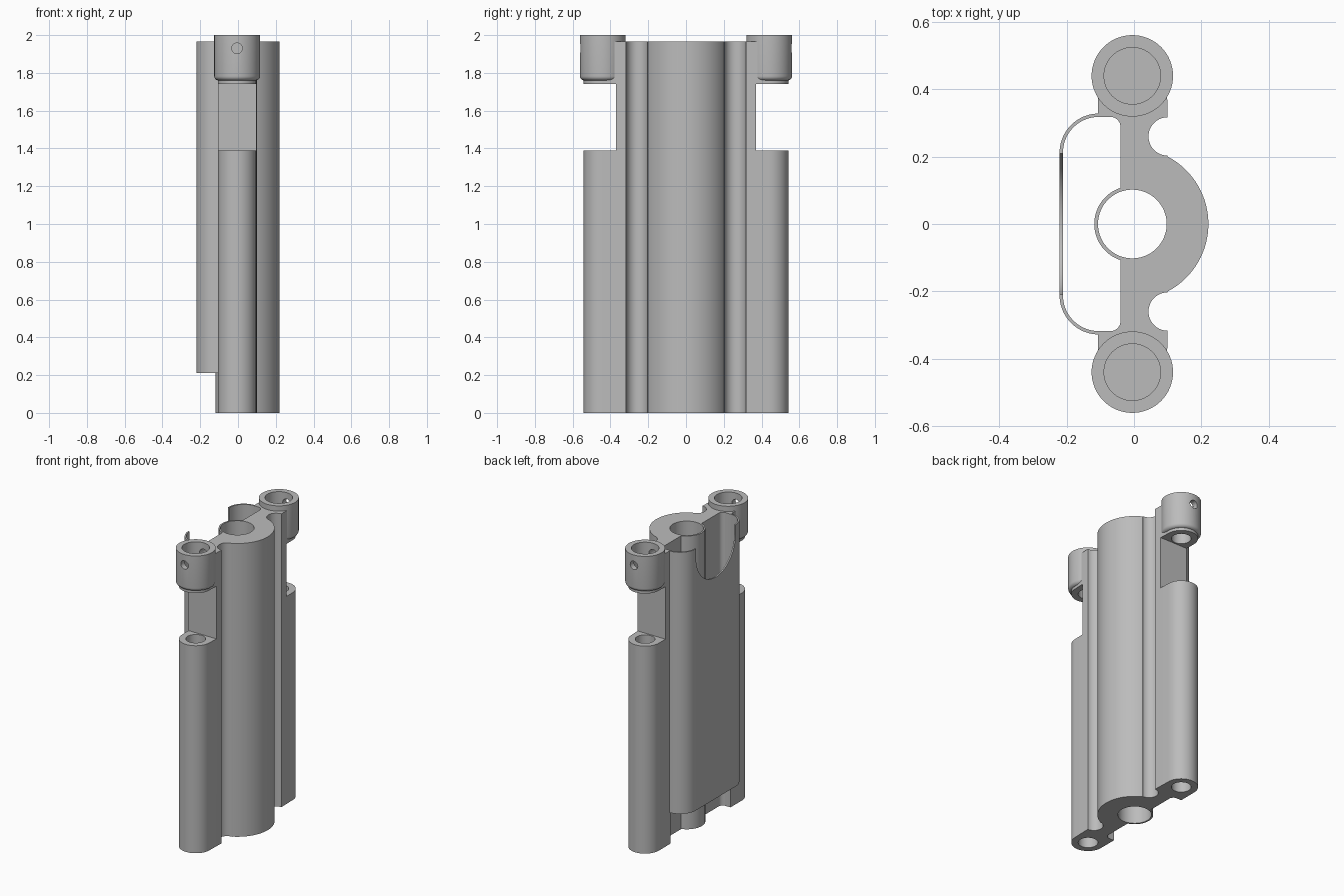
import bpy, bmesh
from math import sin, cos, pi, radians, atan2, hypot
from mathutils import Matrix

cube = bpy.data.objects.get("Cube")
if cube:
    bpy.data.objects.remove(cube)

CX, POST_Y, TOP = -0.005, 0.44, 1.965

grey = bpy.data.materials.new("plain grey")
grey.use_nodes = True
colour = (0.5, 0.5, 0.5, 1)
grey.diffuse_color = colour
grey.node_tree.nodes["Principled BSDF"].inputs["Base Color"].default_value = colour


def arc(cx, cy, r, start, end, n=16):
    """Points on an arc, angles in degrees."""
    angles = [radians(start + (end - start) * i / n) for i in range(n + 1)]
    return [(cx + r * cos(a), cy + r * sin(a)) for a in angles]


def make(name, bm):
    bmesh.ops.remove_doubles(bm, verts=bm.verts, dist=1e-5)
    bmesh.ops.recalc_face_normals(bm, faces=bm.faces)
    mesh = bpy.data.meshes.new(name)
    bm.to_mesh(mesh)
    bm.free()
    mesh.materials.append(grey)
    obj = bpy.data.objects.new(name, mesh)
    bpy.context.collection.objects.link(obj)
    return obj


def prism(name, outline, z0, z1):
    """Extrude a closed outline upwards."""
    bm = bmesh.new()
    face = bm.faces.new([bm.verts.new((x, y, z0)) for x, y in outline])
    top = bmesh.ops.extrude_face_region(bm, geom=[face])["geom"]
    verts = [v for v in top if isinstance(v, bmesh.types.BMVert)]
    bmesh.ops.translate(bm, verts=verts, vec=(0, 0, z1 - z0))
    return make(name, bm)


def rod(x, y, r, z0, z1, n=64):
    return prism("cutter", arc(x, y, r, 0, 360, n)[:-1], z0, z1)


def box(x0, x1, y0, y1, z0, z1):
    return prism("cutter", [(x0, y0), (x1, y0), (x1, y1), (x0, y1)], z0, z1)


def combine(obj, other, operation):
    """Apply a boolean and discard the second object."""
    mod = obj.modifiers.new("boolean", "BOOLEAN")
    mod.operation, mod.object, mod.solver = operation, other, "EXACT"
    bpy.context.view_layer.objects.active = obj
    bpy.ops.object.modifier_apply(modifier=mod.name)
    bpy.data.objects.remove(other)


def mirrored(half):
    """Complete an outline by mirroring it across y = 0."""
    return half + [(x, -y) for x, y in reversed(half) if abs(y) > 1e-6]


# Main body: round barrel, grooves, side posts and thin inner tube wall
barrel_r, tube_r = 0.226, 0.113
barrel_end = math_angle = atan2(0.2, 0.1 - CX) * 180 / pi
tube_start = 180 - atan2((tube_r**2 - 0.035**2) ** 0.5, 0.035) * 180 / pi
half = (arc(CX, 0, barrel_r, 0, barrel_end, 24)
        + arc(0.1, 0.26, 0.057, 270, 90, 20)
        + [(0.1, 0.32)]
        + arc(CX, POST_Y, 0.102, 0, 180, 28)
        + [(-0.107, 0.318)]
        + arc(-0.07, 0.288, 0.03, 90, 0, 8)
        + arc(CX, 0, tube_r, tube_start, 180, 20))
body = prism("main_body", mirrored(half), 0, TOP)

# Windows that part the posts from their collars
for s in (1, -1):
    y0, y1 = sorted((s * 0.37, s * 0.7))
    combine(body, box(-0.3, 0.3, y0, y1, 1.39, 1.742), "DIFFERENCE")


# Collars: turned cups with a rounded lower edge
def collar(y):
    profile = ([(0, 1.76), (0.098, 1.76)]
               + [(px, pz) for px, pz in arc(0.098, 1.783, 0.023, -90, 0, 6)]
               + [(0.121, 2.0), (0, 2.0)])
    bm = bmesh.new()
    verts = [bm.verts.new((r, 0, z)) for r, z in profile]
    edges = [bm.edges.new(pair) for pair in zip(verts, verts[1:])]
    bmesh.ops.spin(bm, geom=verts + edges, cent=(0, 0, 0), axis=(0, 0, 1),
                   angle=2 * pi, steps=64)
    bmesh.ops.translate(bm, verts=bm.verts, vec=(CX, y, 0))
    return make("collar", bm)


for s in (1, -1):
    y = s * POST_Y
    combine(body, collar(y), "UNION")
    combine(body, rod(CX, y, 0.06, -0.1, 2.1), "DIFFERENCE")
    combine(body, rod(CX, y, 0.084, 1.82, 2.1), "DIFFERENCE")
    # Cross hole for a set screw
    pin = rod(0, 0, 0.028, -0.15, 0.15, 32)
    pin.data.transform(Matrix.Translation((CX, y, 1.93)) @ Matrix.Rotation(pi / 2, 4, "X"))
    combine(body, pin, "DIFFERENCE")

# Central bore
combine(body, rod(CX, 0, 0.102, -0.1, 2.1, 80), "DIFFERENCE")

# Thin skirt wall closing the channel, open at both ends
outer = arc(-0.105, 0.212, 0.116, 90, 180, 20)
inner = arc(-0.105, 0.212, 0.106, 90, 180, 20)
outer_path = outer + [(x, -y) for x, y in reversed(outer)]
inner_path = inner + [(x, -y) for x, y in reversed(inner)]
skirt = prism("skirt_wall", outer_path + inner_path[::-1], 0.212, TOP)

# Rounded notch in the upper edge of the skirt
notch = prism("cutter", [(0.21, 0.3)] + [(-0.21, 0.3)] + arc(0, -0.06, 0.21, 180, 360, 32),
              -0.05, 0.05)
notch.data.transform(Matrix.Translation((-0.22, 0, TOP))
                     @ Matrix(((0, 0, 1, 0), (1, 0, 0, 0), (0, 1, 0, 0), (0, 0, 0, 1))))
combine(skirt, notch, "DIFFERENCE")

# Smooth curved faces, keep crisp edges
bpy.ops.object.select_all(action="DESELECT")
for obj in (body, skirt):
    obj.select_set(True)
bpy.context.view_layer.objects.active = body
bpy.ops.object.shade_smooth_by_angle(angle=radians(30))
